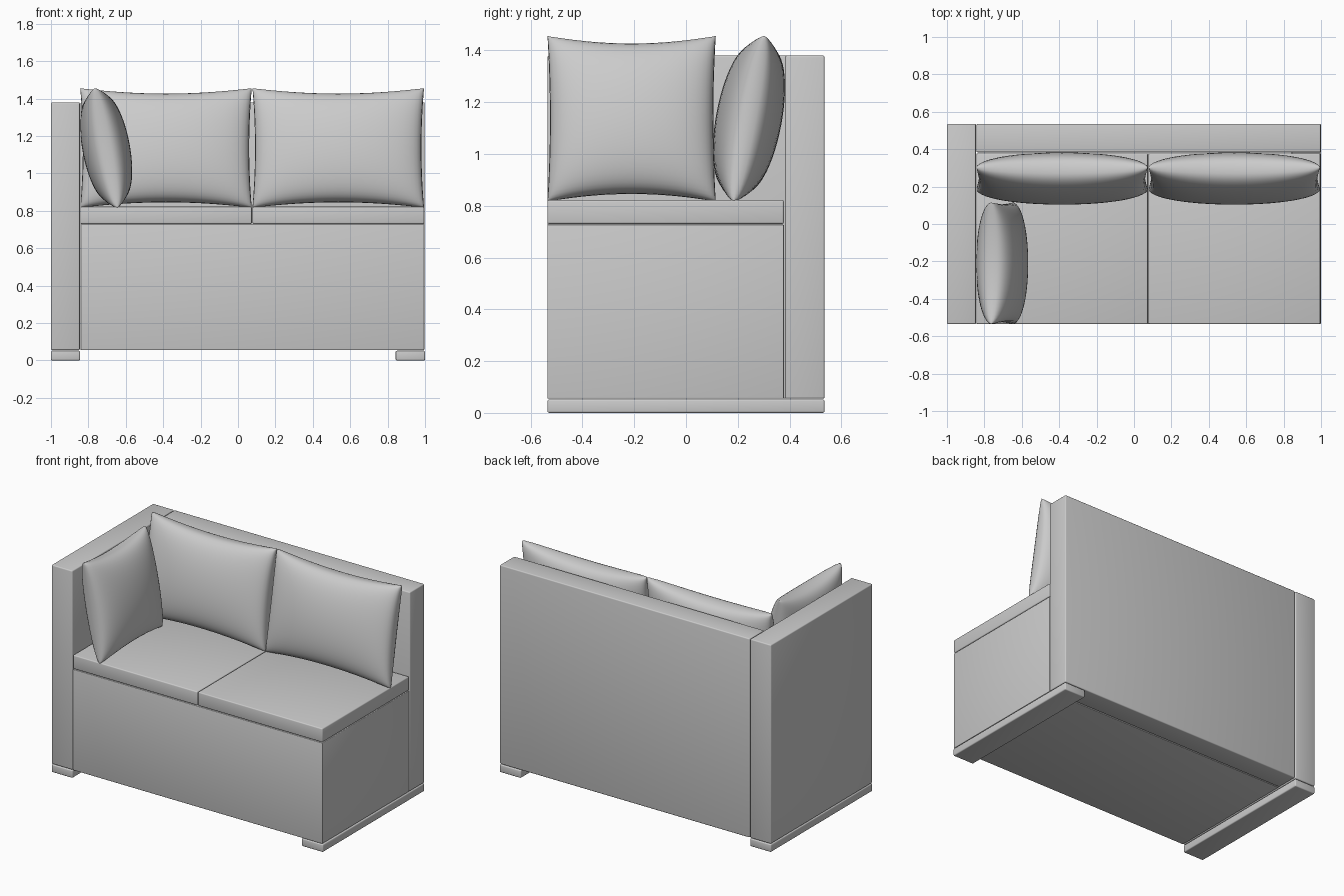
import bpy, bmesh, math
from mathutils import Matrix

if "Cube" in bpy.data.objects:
    bpy.data.objects.remove(bpy.data.objects["Cube"])

fabric = bpy.data.materials.new("light grey")
fabric.diffuse_color = (0.6, 0.6, 0.6, 1)
fabric.use_nodes = True
fabric.node_tree.nodes["Principled BSDF"].inputs["Base Color"].default_value = fabric.diffuse_color


def finish(bm, name, angle):
    me = bpy.data.meshes.new(name)
    bmesh.ops.recalc_face_normals(bm, faces=bm.faces)
    bm.to_mesh(me)
    bm.free()
    me.materials.append(fabric)
    ob = bpy.data.objects.new(name, me)
    bpy.context.collection.objects.link(ob)
    bpy.ops.object.select_all(action='DESELECT')
    ob.select_set(True)
    bpy.context.view_layer.objects.active = ob
    bpy.ops.object.shade_smooth_by_angle(angle=math.radians(angle))
    return ob


def box(name, lo, hi, r=0.007):
    """Box between two corners with softly rounded edges."""
    bm = bmesh.new()
    bmesh.ops.create_cube(bm, size=1)
    for v in bm.verts:
        v.co = [(a + b) / 2 + c * (b - a) for a, b, c in zip(lo, hi, v.co)]
    bmesh.ops.bevel(bm, geom=bm.edges[:], offset=r, segments=3,
                    profile=0.5, affect='EDGES')
    return finish(bm, name, 40)


def pillow(name, width, height, half_thick, matrix, n=28):
    """Two bulging sheets joined along a seam, with pointed corners."""
    bm = bmesh.new()
    for side in (-1, 1):
        grid = []
        for i in range(n + 1):
            row = []
            for j in range(n + 1):
                u = -math.cos(math.pi * i / n)
                v = -math.cos(math.pi * j / n)
                puff = max((1 - u * u) * (1 - v * v), 0) ** 0.36
                if i in (0, n) or j in (0, n):
                    puff = 0
                x = width / 2 * u * (1 - 0.03 * (1 - v * v))
                z = height / 2 * v * (1 - 0.10 * (1 - u * u))
                row.append(bm.verts.new((x, side * half_thick * puff, z)))
            grid.append(row)
        for i in range(n):
            for j in range(n):
                bm.faces.new((grid[i][j], grid[i + 1][j],
                              grid[i + 1][j + 1], grid[i][j + 1]))
    bmesh.ops.remove_doubles(bm, verts=bm.verts, dist=1e-5)
    bm.transform(matrix)
    return finish(bm, name, 60)


# Frame: side arm, backrest, base box
box("arm", (-1, -0.535, 0.055), (-0.846, 0.535, 1.38))
box("backrest", (-0.842, 0.383, 0.055), (0.998, 0.535, 1.38))
box("base", (-0.842, -0.535, 0.055), (0.996, 0.378, 0.727), 0.004)

# Runner feet under both ends
box("left_foot", (-1, -0.535, 0), (-0.845, 0.535, 0.052))
box("right_foot", (0.843, -0.535, 0), (1, 0.535, 0.052))

# Seat cushions
box("left_seat_cushion", (-0.842, -0.535, 0.73), (0.074, 0.378, 0.822))
box("right_seat_cushion", (0.078, -0.535, 0.73), (0.996, 0.378, 0.822))

# Back pillows lean on the backrest, the small one leans on the arm
tilt = Matrix.Rotation(math.radians(-10.6), 4, 'X')
for name, x in (("left_back_pillow", -0.385), ("right_back_pillow", 0.536)):
    pillow(name, 0.917, 0.65, 0.127,
           Matrix.Translation((x, 0.243, 1.136)) @ tilt)
pillow("arm_pillow", 0.65, 0.65, 0.127,
       Matrix.Translation((-0.705, -0.21, 1.136))
       @ Matrix.Rotation(math.radians(90), 4, 'Z') @ tilt)
